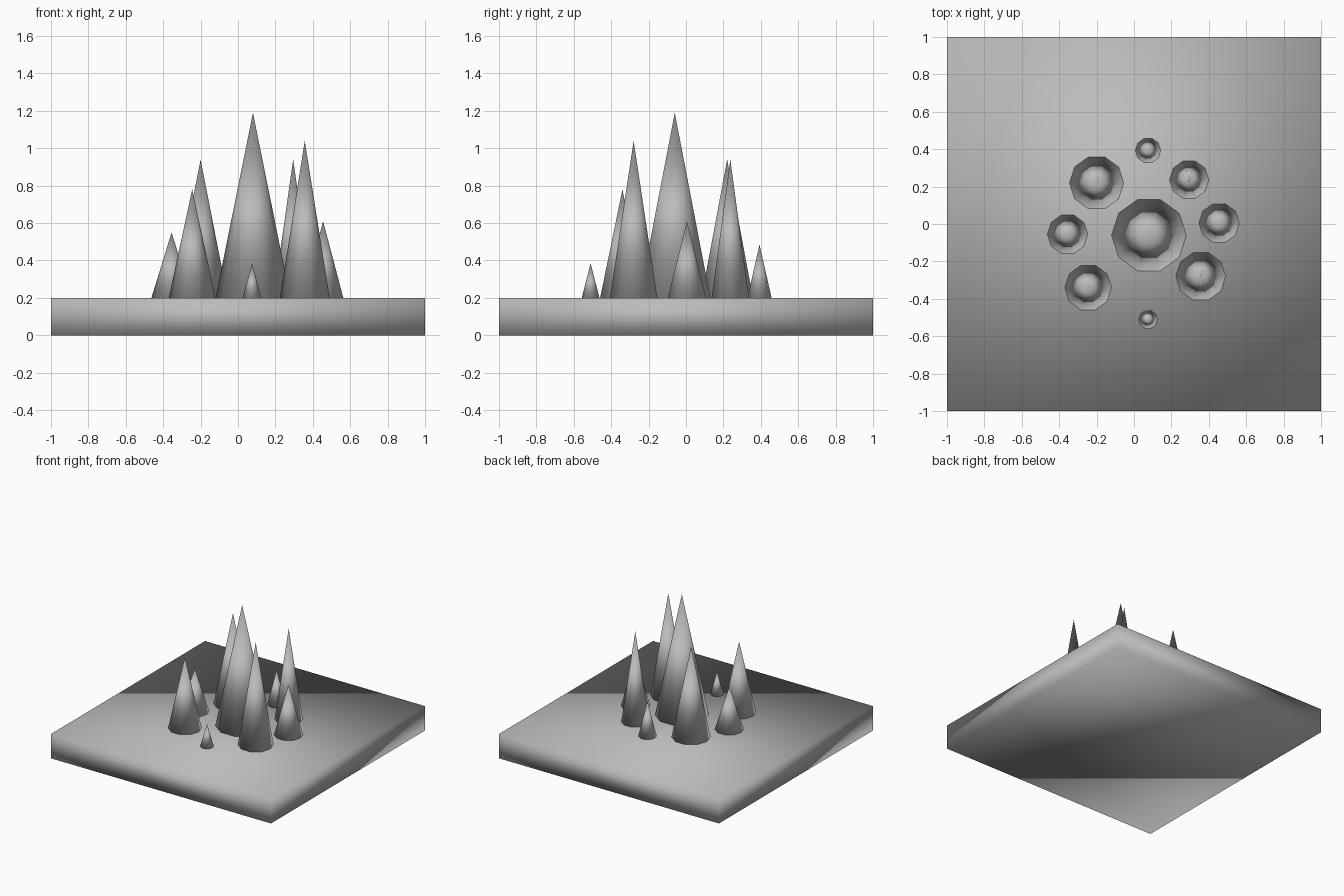
import bpy
from math import pi

if "Cube" in bpy.data.objects:
    bpy.data.objects.remove(bpy.data.objects["Cube"], do_unlink=True)

GREY = (0.5, 0.5, 0.5, 1)
TOP = 0.2  # height of the slab

grey = bpy.data.materials.new("plain grey")
grey.use_nodes = True
grey.diffuse_color = GREY
grey.node_tree.nodes["Principled BSDF"].inputs["Base Color"].default_value = GREY


def finish(name):
    """Name the active object, colour it and shade it fully smooth."""
    obj = bpy.context.object
    obj.name = name
    obj.data.materials.append(grey)
    bpy.ops.object.shade_smooth()
    return obj


def spike(name, x, y, radius, tip):
    """Ten-sided cone standing on the slab, a corner pointing along x."""
    height = tip - TOP
    bpy.ops.mesh.primitive_cone_add(vertices=10, radius1=radius, radius2=0, depth=height,
                                    location=(x, y, TOP + height / 2),
                                    rotation=(0, 0, pi / 2))
    return finish(name)


# Square base slab
bpy.ops.mesh.primitive_cube_add(size=1, location=(0, 0, TOP / 2))
slab = bpy.context.object
slab.scale = (2, 2, TOP)
bpy.ops.object.transform_apply(location=False, rotation=False, scale=True)
finish("base_slab")

# Central spike with a ring of smaller ones
spike("centre_spike", 0.08, -0.06, 0.2, 1.19)
spike("back_right_spike", -0.2, 0.22, 0.145, 0.94)
spike("back_left_spike", 0.295, 0.237, 0.105, 0.94)
spike("left_spike", 0.455, 0.005, 0.108, 0.61)
spike("front_left_spike", 0.357, -0.28, 0.133, 1.04)
spike("front_spike", 0.075, -0.51, 0.05, 0.385)
spike("front_right_spike", -0.245, -0.34, 0.125, 0.78)
spike("right_spike", -0.355, -0.055, 0.108, 0.55)
spike("back_spike", 0.075, 0.393, 0.068, 0.485)
